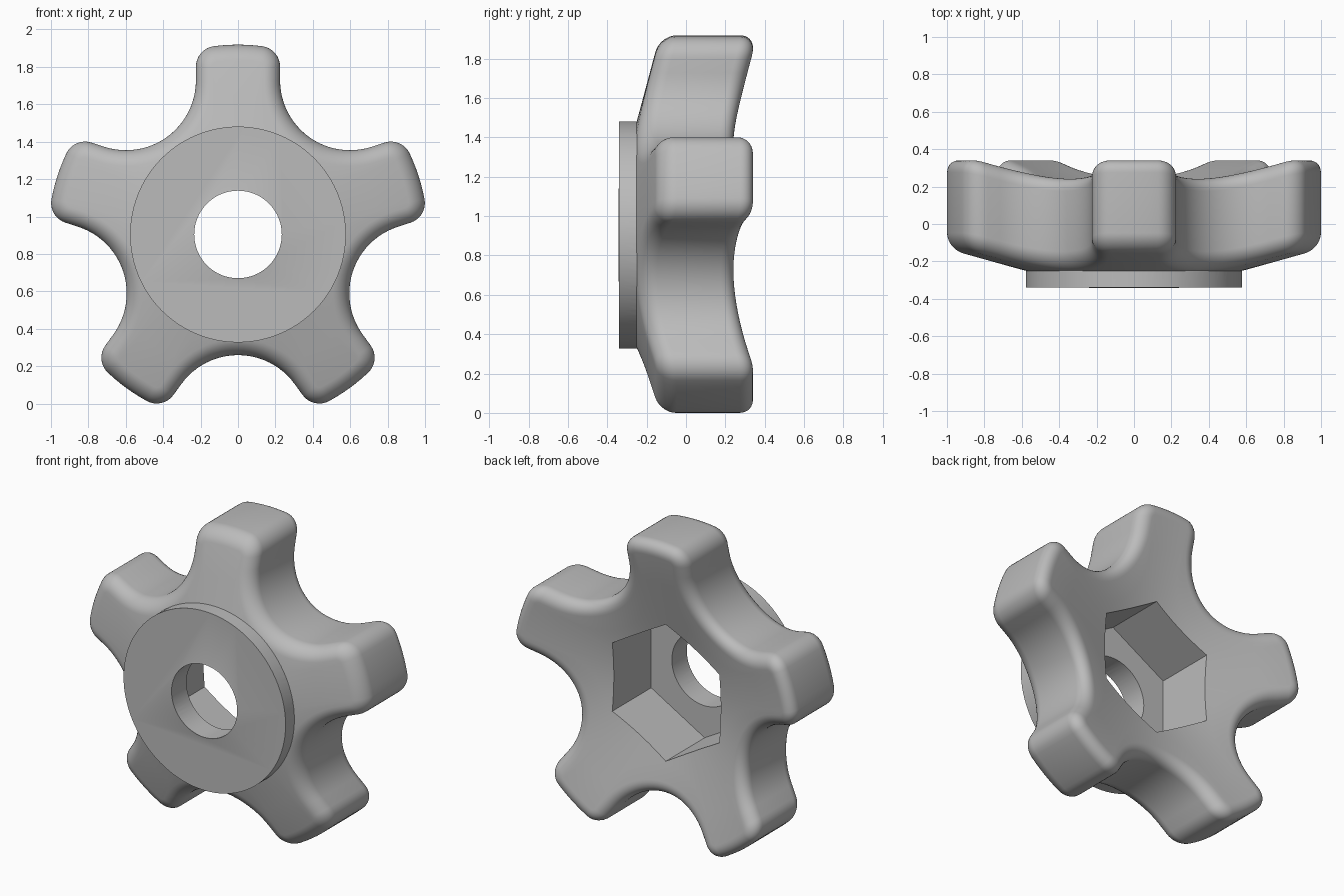
import bpy, bmesh
from math import sin, cos, pi, radians, sqrt, atan2, hypot

if "Cube" in bpy.data.objects:
    bpy.data.objects.remove(bpy.data.objects["Cube"])

CENTRE = 0.904                      # height of the knob axis
ARMS, TIP, HALF = 5, 1.015, 0.225   # arm count, tip radius, half width
CORNER, FILLET, SLOPE = 0.11, 0.085, 0.268
STEP = 2 * pi / ARMS
VALLEY_D = (0.645 - HALF) / (1 - sin(STEP / 2))
VALLEY_R = VALLEY_D - 0.645

grey = bpy.data.materials.new("plain grey")
grey.use_nodes = True
grey.diffuse_color = (0.5, 0.5, 0.5, 1)
grey.node_tree.nodes["Principled BSDF"].inputs["Base Color"].default_value = (0.5, 0.5, 0.5, 1)


def arc(cu, cv, r, a, b, n):
    return [(cu + r * cos(a + (b - a) * i / n), cv + r * sin(a + (b - a) * i / n))
            for i in range(n + 1)]


def outline(inset):
    """Star outline in the knob plane, moved inward by inset."""
    cv = HALF - CORNER
    cu = sqrt((TIP - CORNER) ** 2 - cv ** 2)
    lean, half = atan2(cv, cu), STEP / 2
    arm = arc(cu, -cv, CORNER - inset, -pi / 2, -lean, 8)
    arm += arc(0, 0, TIP - inset, -lean, lean, 6)[1:-1]
    arm += arc(cu, cv, CORNER - inset, lean, pi / 2, 8)
    arm += arc(VALLEY_D * cos(half), VALLEY_D * sin(half), VALLEY_R + inset,
               1.5 * pi, pi / 2 + STEP, 24)
    points = []
    for k in range(ARMS):
        c, s = cos(pi / 2 + k * STEP), sin(pi / 2 + k * STEP)
        points += [(u * c - v * s, u * s + v * c) for u, v in arm]
    return points


def finish(name, bm):
    bmesh.ops.recalc_face_normals(bm, faces=bm.faces[:])
    mesh = bpy.data.meshes.new(name)
    bm.to_mesh(mesh)
    bm.free()
    mesh.materials.append(grey)
    obj = bpy.data.objects.new(name, mesh)
    bpy.context.collection.objects.link(obj)
    return obj


def prism(name, r, y0, y1, sides):
    """Upright prism along y with a corner at the top."""
    bm = bmesh.new()
    loops = [[bm.verts.new((r * sin(2 * pi * i / sides), y, CENTRE + r * cos(2 * pi * i / sides)))
              for i in range(sides)] for y in (y0, y1)]
    for loop in loops:
        bm.faces.new(loop)
    for i in range(sides):
        j = (i + 1) % sides
        bm.faces.new((loops[0][i], loops[0][j], loops[1][j], loops[1][i]))
    return finish(name, bm)


# Dished star body: rounded rims lofted into conical front and back faces
def half_rings(base, side):
    rings = []
    for i in range(10):
        t = pi / 2 * i / 9
        rings.append([(x, base + SLOPE * hypot(x, z) - side * FILLET * (1 - sin(t)), z)
                      for x, z in outline(FILLET * (1 - cos(t)))])
    for s in (0.8, 0.6, 0.4, 0.2):
        rings.append([(x * s, base + SLOPE * s * hypot(x, z), z * s)
                      for x, z in outline(FILLET)])
    return rings


bm = bmesh.new()
rings = half_rings(-0.405, -1)[::-1] + half_rings(0.088, 1)
loops = [[bm.verts.new((x, y, z + CENTRE)) for x, y, z in ring] for ring in rings]
count = len(loops[0])
for a, b in zip(loops, loops[1:]):
    for i in range(count):
        j = (i + 1) % count
        bm.faces.new((a[i], a[j], b[j], b[i]))
for loop, base in ((loops[0], -0.405), (loops[-1], 0.088)):
    middle = bm.verts.new((0, base, CENTRE))
    for i in range(count):
        bm.faces.new((loop[i], loop[(i + 1) % count], middle))
knob = finish("star_knob", bm)

# Front hub is joined on, then the hexagonal nut pocket and bore are cut
tools = [(prism("front_hub", 0.577, -0.34, -0.1, 96), "UNION"),
         (prism("nut_pocket_cutter", 0.44, -0.19, 0.6, 6), "DIFFERENCE"),
         (prism("bore_cutter", 0.234, -0.6, 0.6, 64), "DIFFERENCE")]
bpy.context.view_layer.objects.active = knob
for tool, operation in tools:
    tool.hide_render = True
    mod = knob.modifiers.new(tool.name, "BOOLEAN")
    mod.object, mod.operation, mod.solver = tool, operation, "EXACT"
    bpy.ops.object.modifier_apply(modifier=mod.name)
    bpy.data.objects.remove(tool)

bpy.ops.object.select_all(action="DESELECT")
knob.select_set(True)
bpy.ops.object.shade_smooth_by_angle(angle=radians(30))
